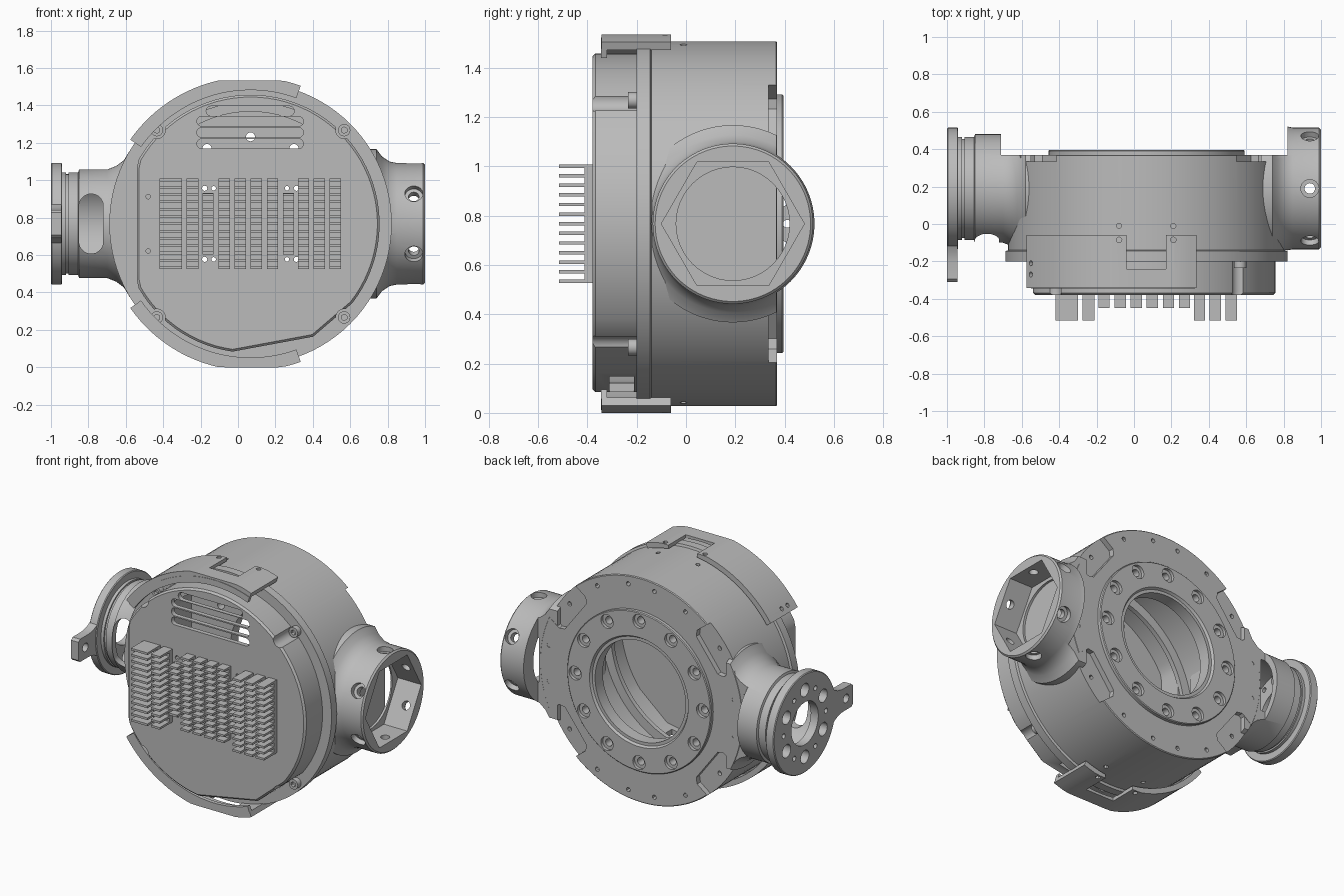
import bpy, bmesh
from math import sin, cos, pi, radians, tau
from mathutils import Vector

if "Cube" in bpy.data.objects:
    bpy.data.objects.remove(bpy.data.objects["Cube"])

grey = bpy.data.materials.new("machined_grey")
grey.use_nodes = True
grey.diffuse_color = (0.5, 0.5, 0.5, 1)
grey.node_tree.nodes["Principled BSDF"].inputs["Base Color"].default_value = (0.5, 0.5, 0.5, 1)

CX, CZ, ARM_Y = 0.067, 0.767, 0.19   # housing centre and arm axis
parts = []


def finish(name, bm, keep=True):
    bmesh.ops.recalc_face_normals(bm, faces=bm.faces)
    mesh = bpy.data.meshes.new(name)
    bm.to_mesh(mesh)
    bm.free()
    mesh.materials.append(grey)
    ob = bpy.data.objects.new(name, mesh)
    bpy.context.collection.objects.link(ob)
    if keep:
        parts.append(ob)
    return ob


def place(axis, u, v, t):
    return {"X": (t, u, v), "Y": (u, t, v), "Z": (u, v, t)}[axis]


def prism(bm, pts, axis, a, b, bevel=0):
    face = bm.faces.new([bm.verts.new(place(axis, u, v, a)) for u, v in pts])
    cap = list(face.edges)
    ext = bmesh.ops.extrude_face_region(bm, geom=[face], use_keep_orig=True)
    verts = [g for g in ext["geom"] if isinstance(g, bmesh.types.BMVert)]
    bmesh.ops.translate(bm, verts=verts, vec=place(axis, 0, 0, b - a))
    if bevel:
        bmesh.ops.recalc_face_normals(bm, faces=bm.faces)
        bmesh.ops.bevel(bm, geom=cap, offset=bevel, segments=1, affect="EDGES")


def box(bm, x, y, z):
    prism(bm, [(x[0], z[0]), (x[1], z[0]), (x[1], z[1]), (x[0], z[1])], "Y", *y)


def rod(bm, start, direction, length, r, seg=24):
    d = Vector(direction).normalized()
    m = d.to_track_quat("Z", "Y").to_matrix().to_4x4()
    m.translation = Vector(start) + d * length / 2
    bmesh.ops.create_cone(bm, cap_ends=True, segments=seg, radius1=r, radius2=r,
                          depth=length, matrix=m)


def lathe(name, profile, axis, seg=96):
    # closed (axial, radius) profile turned about the housing or arm axis
    bm = bmesh.new()
    if axis == "Y":
        pts, cent, ax = [(CX + r, t, CZ) for t, r in profile], (CX, 0, CZ), (0, 1, 0)
    else:
        pts, cent, ax = [(t, ARM_Y, CZ + r) for t, r in profile], (0, ARM_Y, CZ), (1, 0, 0)
    vs = [bm.verts.new(p) for p in pts]
    es = [bm.edges.new((vs[i - 1], vs[i])) for i in range(len(vs))]
    bmesh.ops.spin(bm, geom=vs + es, cent=cent, axis=ax, angle=tau, steps=seg)
    bmesh.ops.remove_doubles(bm, verts=bm.verts, dist=1e-5)
    return finish(name, bm)


def cut(ob, bm):
    tool = finish("cutter", bm, keep=False)
    tool.hide_render = True
    mod = ob.modifiers.new("cut", "BOOLEAN")
    mod.operation, mod.solver, mod.object = "DIFFERENCE", "EXACT", tool
    with bpy.context.temp_override(object=ob, active_object=ob):
        bpy.ops.object.modifier_apply(modifier=mod.name)
    bpy.data.objects.remove(tool)


def polar(r, deg, cx=CX, cz=CZ):
    return cx + r * cos(radians(deg)), cz + r * sin(radians(deg))


def slot(cx, cz, w, h):
    # rounded slot outline, long along its larger side
    r, dx, dz = min(w, h) / 2, max(w - h, 0) / 2, max(h - w, 0) / 2
    return [(cx + r * cos(a) + (dx if cos(a) > 0 else -dx),
             cz + r * sin(a) + (dz if sin(a) > 0 else -dz))
            for a in [(i + 0.5) * tau / 24 for i in range(24)]]


# Housing: hollow drum with front flange and raised rear ring
housing = lathe("housing", [(-.2, .60), (-.2, .755), (-.145, .755), (-.14, .74), (.365, .74),
                            (.37, .735), (.37, .525), (.39, .525), (.395, .52), (.395, .36),
                            (.38, .35), (.38, .33), (.30, .33), (.30, .66), (-.17, .66),
                            (-.17, .60)], "Y")
# Four recessed rim pockets on the back
bm = bmesh.new()
for a in (37, 143, 217, 323):
    c, s = cos(radians(a)), sin(radians(a))
    outline = [(.60, -.13), (.63, -.16), (.85, -.16), (.85, .16), (.63, .16), (.60, .13)]
    prism(bm, [(CX + u * c - v * s, CZ + u * s + v * c) for u, v in outline], "Y", .335, .42)
cut(housing, bm)
# Counterbored ring bolts, their through holes, and small rim holes
for r, depth in ((.045, .035), (.024, .15)):
    bm = bmesh.new()
    for k in range(12):
        x, z = polar(.465, 30 * k)
        rod(bm, (x, .41, z), (0, -1, 0), depth, r)
    cut(housing, bm)
bm = bmesh.new()
for a in (10, 37, 62, 82, 98, 118, 143, 170):
    for s in (1, -1):
        x, z = polar(.685, a * s)
        rod(bm, (x, .39, z), (0, -1, 0), .08, .014, 12)
for x in (-.08, .21):
    for s in (1, -1):
        rod(bm, (x, -.01, CZ + s * .78), (0, 0, -s), .09, .014, 12)
cut(housing, bm)

# Front cover: clipped disc with a pair of straight chords at the lower right
rim = [a for a in range(-38, 266, 4)] + [299]
outline = [(max(.69 * cos(radians(a)), -.607), .69 * sin(radians(a))) for a in rim]


def cover_shape(k):
    return [(CX + u * k, CZ + v * k) for u, v in outline]


bm = bmesh.new()
prism(bm, cover_shape(1), "Y", -.38, -.195, bevel=.012)
cover = finish("front_cover", bm)
bm = bmesh.new()
prism(bm, cover_shape(.945), "Y", -.35, -.15)
cut(cover, bm)
bm = bmesh.new()
# vents
for z, w in ((1.37, .47), (1.315, .57), (1.255, .57), (1.195, .57)):
    prism(bm, slot(.065, z, w, .052), "Y", -.42, -.32)
# screw scallops, mounting holes, bottom opening
for a in (45, 135, 225, 315):
    x, z = polar(.708, a)
    rod(bm, (x, -.42, z), (0, 1, 0), .3, .045)
for s in (1, -1):
    for x, dz, r in ((-.178, .19, .014), (.312, .19, .014), (-.13, .19, .012),
                     (.262, .19, .012), (-.48, .145, .012)):
        rod(bm, (x, -.42, CZ + s * dz), (0, 1, 0), .1, r, 12)
box(bm, (-.02, .32), (-.31, -.21), (.02, .24))
cut(cover, bm)

# Flange screws with sockets
bm = bmesh.new()
for a in (45, 135, 225, 315):
    x, z = polar(.708, a)
    rod(bm, (x, -.235, z), (0, 1, 0), .05, .033)
screws = finish("flange_screws", bm)
bm = bmesh.new()
for a in (45, 135, 225, 315):
    x, z = polar(.708, a)
    rod(bm, (x, -.25, z), (0, 1, 0), .035, .017, 6)
cut(screws, bm)

# Heat sink: columns of stacked fins, tall at the sides and short in the middle
tall = [(-.42, -.30), (-.275, -.21), (.32, .38), (.405, .465), (.49, .55)]
short = [(-.19 + i * .086, -.13 + i * .086) for i in range(6)]
bm = bmesh.new()
for cols, tip in ((tall, -.515), (short, -.45)):
    for col in cols:
        ends = cols is short and col in (short[0], short[-1])
        half = .165 if ends else .24
        box(bm, col, (-.412 if cols is tall else -.40, -.379), (CZ - half, CZ + half))
        for k in range(-6, 7):
            z = CZ + k * .039
            if abs(z - CZ) <= half:
                box(bm, col, (tip, -.39), (z - .007, z + .007))
finish("heat_sink_fins", bm)

# Top and bottom curved brackets
for name, s in (("top_bracket", 1), ("bottom_bracket", -1)):
    def arc(r0, r1):
        angles = range(70, 146, 3)
        pts = [(r1, a) for a in angles] + [(r0, a) for a in reversed(angles)]
        return [(CX + r * cos(radians(a)), CZ + s * min(r * sin(radians(a)), CZ))
                for r, a in pts]
    bm = bmesh.new()
    prism(bm, arc(.750, .785), "Y", -.342, -.06)
    plate = finish(name, bm)
    bm = bmesh.new()
    box(bm, (-.04, .17), (-.24, -.05), sorted((CZ + s * .6, CZ + s * .9)))
    for x in (-.08, .21):
        rod(bm, (x, -.085, CZ + s * .85), (0, 0, -s), .2, .015, 12)
    for y in (-.21, -.27):
        x, z = polar(.85, 142 * s)
        rod(bm, (x, y, z), (CX - x, 0, CZ - z), .15, .014, 12)
    cut(plate, bm)
    bm = bmesh.new()
    prism(bm, arc(.715, .755), "Y", -.345, -.32)
    finish(name + "_lip", bm)


def trim_arm(ob, x):
    # keep the flared root inside the drum depth
    bm = bmesh.new()
    box(bm, x, (.368, .8), (0, 1.6))
    box(bm, x, (-.6, -.138), (0, 1.6))
    cut(ob, bm)


# Socket arm with hexagonal recess and radial screw holes
socket = lathe("socket_arm", [(.68, 0), (.68, .40), (.74, .40), (.77, .36), (.81, .333),
                              (.85, .325), (.99, .325), (1.0, .315), (1.0, 0)], "X")
trim_arm(socket, (.4, .82))
bm = bmesh.new()
prism(bm, [polar(.29, 60 * k, ARM_Y) for k in range(6)], "X", .83, 1.1)
cut(socket, bm)
bm = bmesh.new()
rod(bm, (.815, ARM_Y, CZ), (1, 0, 0), .05, .23, 48)
cut(socket, bm)
for r, depth in ((.048, .06), (.028, .2)):
    bm = bmesh.new()
    for k in range(6):
        y, z = polar(.35, 30 + 60 * k, ARM_Y)
        rod(bm, (.94, y, z), (0, ARM_Y - y, CZ - z), depth, r)
    cut(socket, bm)

# Flanged arm: hollow neck, grooves, drilled end disc and front window
flanged = lathe("flanged_arm", [(-1, .14), (-1, .32), (-.995, .325), (-.945, .325), (-.94, .32),
                                (-.94, .275), (-.92, .275), (-.92, .265), (-.905, .265),
                                (-.905, .275), (-.855, .275), (-.85, .29), (-.70, .29),
                                (-.65, .31), (-.61, .34), (-.58, .39), (-.55, .39), (-.55, 0),
                                (-.68, 0), (-.68, .25), (-.945, .25), (-.945, .14)], "X")
trim_arm(flanged, (-.71, -.4))
bm = bmesh.new()
prism(bm, slot(-.785, CZ, .13, .32), "Y", -.25, .1)
cut(flanged, bm)
bm = bmesh.new()
for k in range(6):
    for r, a, size in ((.22, 60 * k + 30, .043), (.22, 60 * k, .016)):
        y, z = polar(r, a, ARM_Y)
        rod(bm, (-1.05, y, z), (1, 0, 0), .12, size)
cut(flanged, bm)

# Forward lug on the end disc
bm = bmesh.new()
half = [(-.31, .06), (-.295, .075), (-.20, .075), (-.15, .085), (-.105, .11)]
prism(bm, [(y, CZ + w) for y, w in half] + [(y, CZ - w) for y, w in reversed(half)],
      "X", -1.0, -.945)
lug = finish("disc_lug", bm)
bm = bmesh.new()
rod(bm, (-1.05, -.24, CZ), (1, 0, 0), .2, .028)
cut(lug, bm)

# Smooth shading with crisp edges
bpy.ops.object.select_all(action="DESELECT")
for ob in parts:
    ob.select_set(True)
bpy.context.view_layer.objects.active = housing
bpy.ops.object.shade_smooth_by_angle(angle=radians(30))
